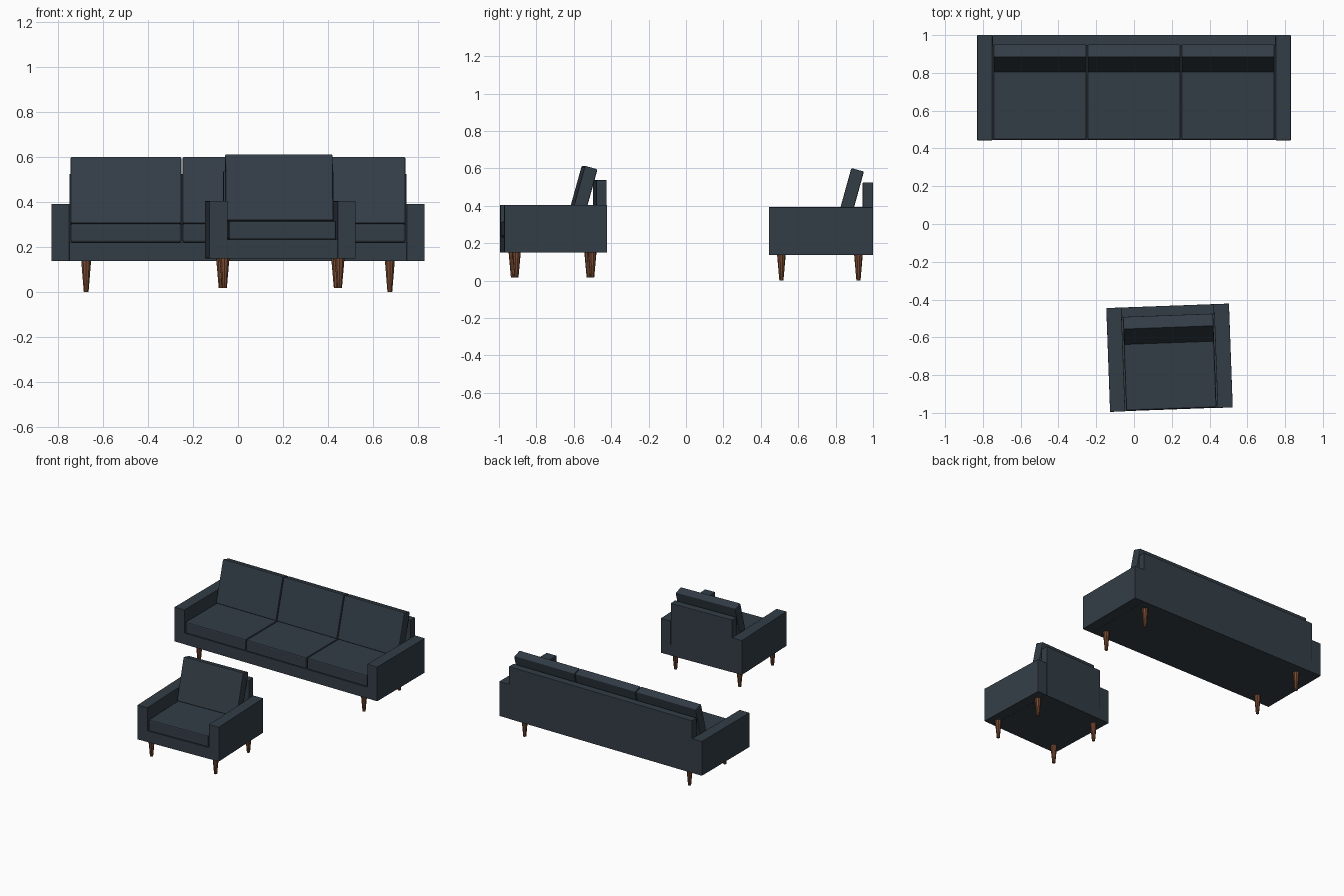
import bpy, bmesh, math
from mathutils import Matrix, Vector

if "Cube" in bpy.data.objects:
    bpy.data.objects.remove(bpy.data.objects["Cube"])


def material(name, rgb):
    m = bpy.data.materials.new(name)
    m.diffuse_color = (*rgb, 1)
    m.use_nodes = True
    m.node_tree.nodes["Principled BSDF"].inputs["Base Color"].default_value = m.diffuse_color
    return m


FABRIC = material("slate_fabric", (0.033, 0.047, 0.062))
WOOD = material("walnut_wood", (0.19, 0.07, 0.032))


def finish(bm, name, mat, world):
    bmesh.ops.recalc_face_normals(bm, faces=bm.faces)
    me = bpy.data.meshes.new(name)
    bm.to_mesh(me)
    bm.free()
    me.materials.append(mat)
    ob = bpy.data.objects.new(name, me)
    bpy.context.collection.objects.link(ob)
    ob.matrix_world = world
    return ob


def box(name, lo, hi, world, bevel=0.0, tilt=0.0):
    lo, hi = Vector(lo), Vector(hi)
    bm = bmesh.new()
    bmesh.ops.create_cube(bm, size=1, matrix=Matrix.Diagonal((*(hi - lo), 1)))
    place = Matrix.Translation((lo + hi) / 2) @ Matrix.Rotation(tilt, 4, 'X')
    ob = finish(bm, name, FABRIC, world @ place)
    if bevel:
        mod = ob.modifiers.new("soft_edges", 'BEVEL')
        mod.width, mod.segments = bevel, 2
    return ob


def leg(name, x, y, top, world):
    bm = bmesh.new()
    bmesh.ops.create_cone(bm, cap_ends=True, segments=10, radius1=0.011,
                          radius2=0.023, depth=top)
    finish(bm, name, WOOD, world @ Matrix.Translation((x, y, top / 2)))


def seating(kind, width, depth, seats, leg_x, leg_h, world):
    """Local frame: centred in x and y, legs stand on z = 0."""
    w, d, arm = width / 2, depth / 2, 0.08
    inner, z0 = w - arm, leg_h
    # frame: base, arms, back panel
    box(f"{kind}_base", (-inner, -d + 0.001, z0), (inner, d, z0 + 0.083), world)
    for side, s in (("left", -1), ("right", 1)):
        xs = sorted((s * inner, s * w))
        box(f"{kind}_{side}_arm", (xs[0], -d, z0), (xs[1], d, z0 + 0.255), world, 0.002)
    box(f"{kind}_back_panel", (-inner, d - 0.055, z0), (inner, d, z0 + 0.387), world, 0.002)
    # cushions, one pair per seat
    step, gap = 2 * (inner - 0.003) / seats, 0.003
    tilt, thick, tall = math.radians(15.5), 0.07, 0.306
    up = Vector((math.sin(tilt), math.cos(tilt)))
    out = Vector((math.cos(tilt), -math.sin(tilt)))
    cy, cz = Vector((d - 0.116, z0 + 0.464)) + out * thick / 2 - up * tall / 2
    for i in range(seats):
        x0 = -inner + 0.003 + i * step + gap
        x1 = x0 + step - 2 * gap
        box(f"{kind}_seat_cushion_{i + 1}", (x0, -d + 0.003, z0 + 0.083),
            (x1, d - 0.058, z0 + 0.167), world, 0.008)
        box(f"{kind}_back_cushion_{i + 1}", (x0, cy - thick / 2, cz - tall / 2),
            (x1, cy + thick / 2, cz + tall / 2), world, 0.006, -tilt)
    # tapered legs
    for side, s in (("left", -1), ("right", 1)):
        leg(f"{kind}_front_{side}_leg", s * leg_x, -d + 0.067, leg_h, world)
        leg(f"{kind}_back_{side}_leg", s * leg_x, d - 0.078, leg_h, world)


# three-seat sofa at the back, slightly turned armchair in front
seating("sofa", 1.66, 0.557, 3, 0.675, 0.138, Matrix.Translation((0, 0.7215, 0)))
seating("armchair", 0.65, 0.55, 1, 0.256, 0.132,
        Matrix.Translation((0.188, -0.708, 0.018)) @ Matrix.Rotation(math.radians(2.1), 4, 'Z'))
